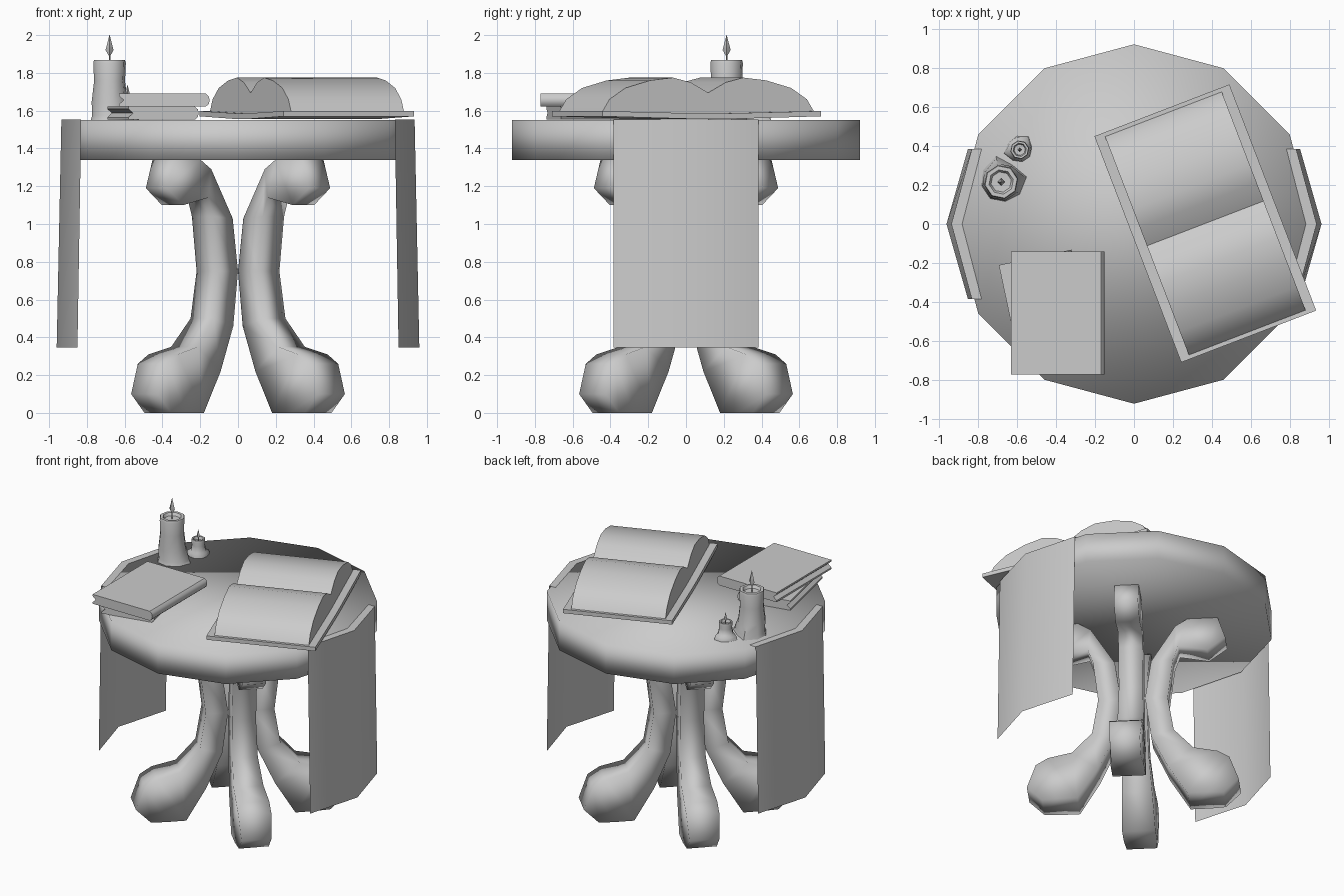
import bpy, bmesh, math
from mathutils import Matrix, Vector

cube = bpy.data.objects.get("Cube")
if cube:
    bpy.data.objects.remove(cube, do_unlink=True)

grey = bpy.data.materials.new("plain grey")
grey.use_nodes = True
grey.diffuse_color = (0.6, 0.6, 0.6, 1)
grey.node_tree.nodes["Principled BSDF"].inputs["Base Color"].default_value = (0.6, 0.6, 0.6, 1)


def finish(name, bm, smooth=180, closed=True):
    """Turn a bmesh into a shaded object; smooth is the sharp-edge angle."""
    if closed:
        bmesh.ops.recalc_face_normals(bm, faces=bm.faces)
    mesh = bpy.data.meshes.new(name)
    bm.to_mesh(mesh)
    bm.free()
    mesh.materials.append(grey)
    ob = bpy.data.objects.new(name, mesh)
    bpy.context.collection.objects.link(ob)
    bpy.ops.object.select_all(action='DESELECT')
    ob.select_set(True)
    bpy.context.view_layer.objects.active = ob
    if smooth >= 180:
        bpy.ops.object.shade_smooth()
    else:
        bpy.ops.object.shade_smooth_by_angle(angle=math.radians(smooth))
    return ob


def loft(rings):
    """Skin a list of equal closed rings and cap both ends."""
    bm = bmesh.new()
    rows = [[bm.verts.new(p) for p in ring] for ring in rings]
    n = len(rows[0])
    for a, b in zip(rows, rows[1:]):
        for i in range(n):
            j = (i + 1) % n
            bm.faces.new((a[i], a[j], b[j], b[i]))
    bm.faces.new(rows[0])
    bm.faces.new(rows[-1])
    return bm


def lathe(profile, sides, center=(0, 0), phase=0.0, lobe=None):
    """Rings of (radius, z); lobe(angle, z) scales the radius."""
    rings = []
    for r, z in profile:
        ring = []
        for i in range(sides):
            a = phase + math.tau * i / sides
            s = r * (lobe(a, z) if lobe else 1)
            ring.append((center[0] + s * math.cos(a), center[1] + s * math.sin(a), z))
        rings.append(ring)
    return loft(rings)


def extrude_section(section, half, axis):
    """Extrude a 2D section along x or y by +-half."""
    if axis == 'x':
        return loft([[(s, p, z) for p, z in section] for s in (-half, half)])
    return loft([[(p, s, z) for p, z in section] for s in (-half, half)])


def place(ob, x, y, z, degrees):
    ob.matrix_world = Matrix.Translation((x, y, z)) @ Matrix.Rotation(math.radians(degrees), 4, 'Z')


# Twelve-sided table top
TOP = 1.55
finish("table_top", lathe([(0.92, 1.34), (0.92, TOP)], 12))

# Four scrolled legs on the diagonals: inner r, z, outer r, z, half width
stations = [
    (.60, .00, .70, .10, .10), (.50, .00, .64, .26, .11), (.365, .00, .56, .31, .11),
    (.23, .22, .40, .35, .10), (.12, .46, .27, .50, .085), (.08, .75, .23, .75, .08),
    (.12, 1.03, .265, 1.04, .08), (.28, 1.29, .30, 1.14, .08),
    (.36, 1.34, .49, 1.10, .08), (.56, 1.34, .61, 1.19, .08),
]
for k, label in enumerate(("back_left", "back_right", "front_right", "front_left")):
    rings = [[(a, -h, b), (a, h, b), (c, h, d), (c, -h, d)] for a, b, c, d, h in stations]
    place(finish("leg_" + label, loft(rings)), 0, 0, 0, 45 + 90 * k)

# Hanging cloth panels, folded at the middle, with a lip onto the top
for side, label in ((1, "left"), (-1, "right")):
    bm = bmesh.new()
    rows = []
    for x, drop, z in ((.88, .10, TOP + .002), (.935, .105, TOP + .002), (.96, .11, .345)):
        rows.append([bm.verts.new((side * (x - drop * abs(t)), .385 * t, z)) for t in (-1, 0, 1)])
    for a, b in zip(rows, rows[1:]):
        for i in range(2):
            quad = (a[i], b[i], b[i + 1], a[i + 1])
            bm.faces.new(quad if side > 0 else quad[::-1])
    finish("cloth_" + label, bm, 40, closed=False)

# Open book: cover slab and two swelling page blocks
u_half = .62
cover = [(-u_half, .02), (-.06, .005), (.06, .005), (u_half, .02),
         (u_half, .048), (.06, .035), (-.06, .035), (-u_half, .048)]
half_page = [(.60, .045), (.56, .11), (.47, .17), (.33, .21), (.2, .225), (.1, .20)]
pages = half_page + [(0, .145)] + [(-u, z) for u, z in reversed(half_page)]
pages += [(0, .02)]
place(finish("open_book_cover", extrude_section(cover, .37, 'x'), 30), .365, .003, TOP, 21)
place(finish("open_book_pages", extrude_section(pages, .32, 'x'), 50), .365, .003, TOP, 21)


# Two stacked closed books with a notched page edge and rounded spine
def closed_book(name, w, length, x, y, z, turn):
    t = .068
    section = [(-w, 0), (-w, .012), (-w + .025, t / 2), (-w, t - .012), (-w, t),
               (w - .02, t), (w - .005, t * .8), (w, t / 2), (w - .005, t * .2), (w - .02, 0)]
    place(finish(name, extrude_section(section, length, 'y'), 40), x, y, z, turn)


closed_book("lower_book", .19, .27, -.45, -.435, TOP + .003, 12)
closed_book("upper_book", .24, .315, -.39, -.455, TOP + .072, 0)


# Candles with dripping bases, hollow tops and pointed flames
def candle(name, x, y, r, top, flame, spread, drips):
    def lobe(a, z):
        if z > TOP + .03:
            return 1
        return 1 + sum(.35 * max(0, math.cos(a - math.radians(d))) ** 6 for d in drips)
    h = top - TOP
    profile = [(r * spread, TOP), (r * spread * .93, TOP + .025), (r * 1.1, TOP + h * .3),
               (r * .95, TOP + h * .65), (r, top - .015), (r * .95, top),
               (r * .72, top), (r * .6, top - .02), (r * .1, top - .022)]
    finish(name, lathe(profile, 8, (x, y), .2, lobe), 60)
    z0, span = top - .02, flame - top + .02
    shape = [(.004, z0), (.004, z0 + span * .28), (span * .14, z0 + span * .48),
             (span * .07, z0 + span * .75), (.001, flame)]
    finish(name + "_flame", lathe(shape, 4, (x, y)), 40)


candle("large_candle", -.68, .215, .088, 1.868, 2.0, 1.15, (0, 110))
candle("small_candle", -.585, .38, .048, 1.67, 1.735, 1.3, (70, 190))
